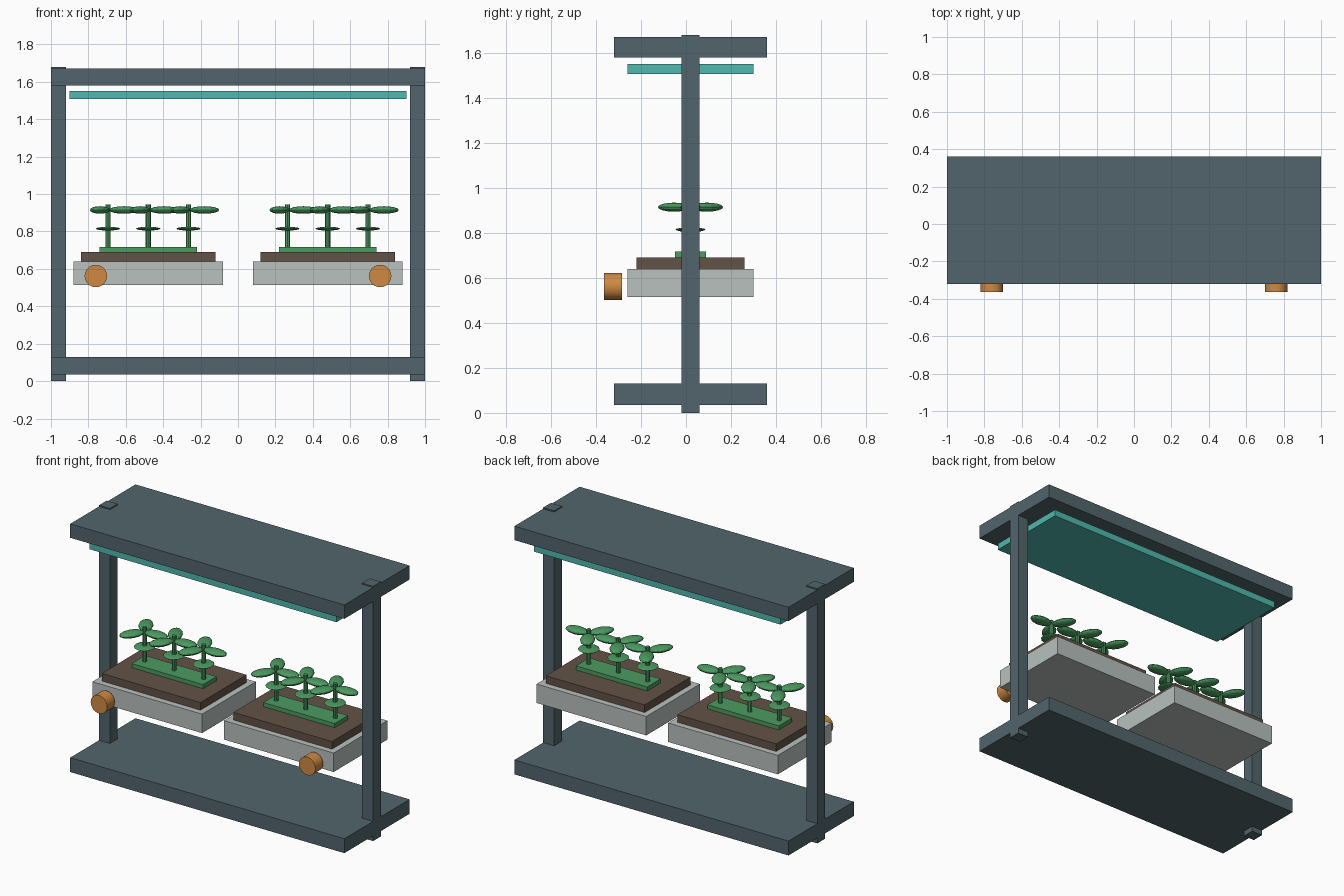
import bpy
import math

cube = bpy.data.objects.get("Cube")
if cube:
    bpy.data.objects.remove(cube, do_unlink=True)


def material(name, r, g, b):
    """Flat material from 8-bit display values, stored as linear."""
    def lin(v):
        v /= 255
        return v / 12.92 if v <= 0.04045 else ((v + 0.055) / 1.055) ** 2.4
    colour = (lin(r), lin(g), lin(b), 1)
    mat = bpy.data.materials.new(name)
    mat.use_nodes = True
    mat.diffuse_color = colour
    mat.node_tree.nodes["Principled BSDF"].inputs["Base Color"].default_value = colour
    return mat


slate = material("slate grey", 82, 101, 108)
teal = material("teal", 80, 184, 174)
pale = material("pale grey", 184, 193, 190)
brown = material("soil brown", 98, 82, 70)
green = material("leaf green", 76, 155, 97)
copper = material("copper orange", 207, 138, 68)

MID_Y = 0.02  # the frame, trays and plants share this depth centre


def finish(name, mat):
    obj = bpy.context.object
    obj.name = name
    obj.data.materials.append(mat)
    return obj


def box(name, mat, x, width, depth, z0, z1):
    bpy.ops.mesh.primitive_cube_add(size=1, location=(x, MID_Y, (z0 + z1) / 2))
    obj = finish(name, mat)
    obj.scale = (width, depth, z1 - z0)
    return obj


def leaf(name, location, radii, turn=0):
    bpy.ops.mesh.primitive_uv_sphere_add(segments=12, ring_count=8, radius=1,
                                         location=location, rotation=(0, 0, turn))
    finish(name, green).scale = radii


def plant(x):
    bpy.ops.mesh.primitive_cylinder_add(vertices=8, radius=0.014, depth=0.23,
                                        location=(x, MID_Y, 0.83))
    finish("stem", green)
    leaf("lower_leaf", (x, MID_Y, 0.815), (0.065, 0.067, 0.01))
    # Three long leaves around the top of the stem
    for i in range(3):
        turn = i * math.tau / 3
        reach = 0.085
        spot = (x + reach * math.cos(turn), MID_Y + reach * math.sin(turn), 0.915)
        leaf("upper_leaf", spot, (0.08, 0.045, 0.02), turn)


# Frame and lamp panel
box("base_shelf", slate, 0, 2, 0.68, 0.035, 0.13)
box("top_shelf", slate, 0, 2, 0.68, 1.58, 1.672)
box("lamp_panel", teal, 0, 1.8, 0.56, 1.508, 1.552)

for side in (-1, 1):
    box("side_post", slate, side * 0.96, 0.08, 0.08, 0, 1.68)

    # Tray with soil and a green planting strip
    centre = side * 0.48
    box("tray", pale, centre, 0.8, 0.56, 0.515, 0.64)
    box("soil", brown, centre, 0.72, 0.48, 0.64, 0.69)
    box("planting_strip", green, centre, 0.52, 0.14, 0.69, 0.717)
    for step in (-1, 0, 1):
        plant(centre + step * 0.215)

    # Round knob facing the front
    bpy.ops.mesh.primitive_cylinder_add(vertices=24, radius=0.06, depth=0.08,
                                        location=(side * 0.76, -0.324, 0.562),
                                        rotation=(math.pi / 2, 0, 0))
    finish("knob", copper)
    bpy.ops.object.shade_smooth_by_angle()
